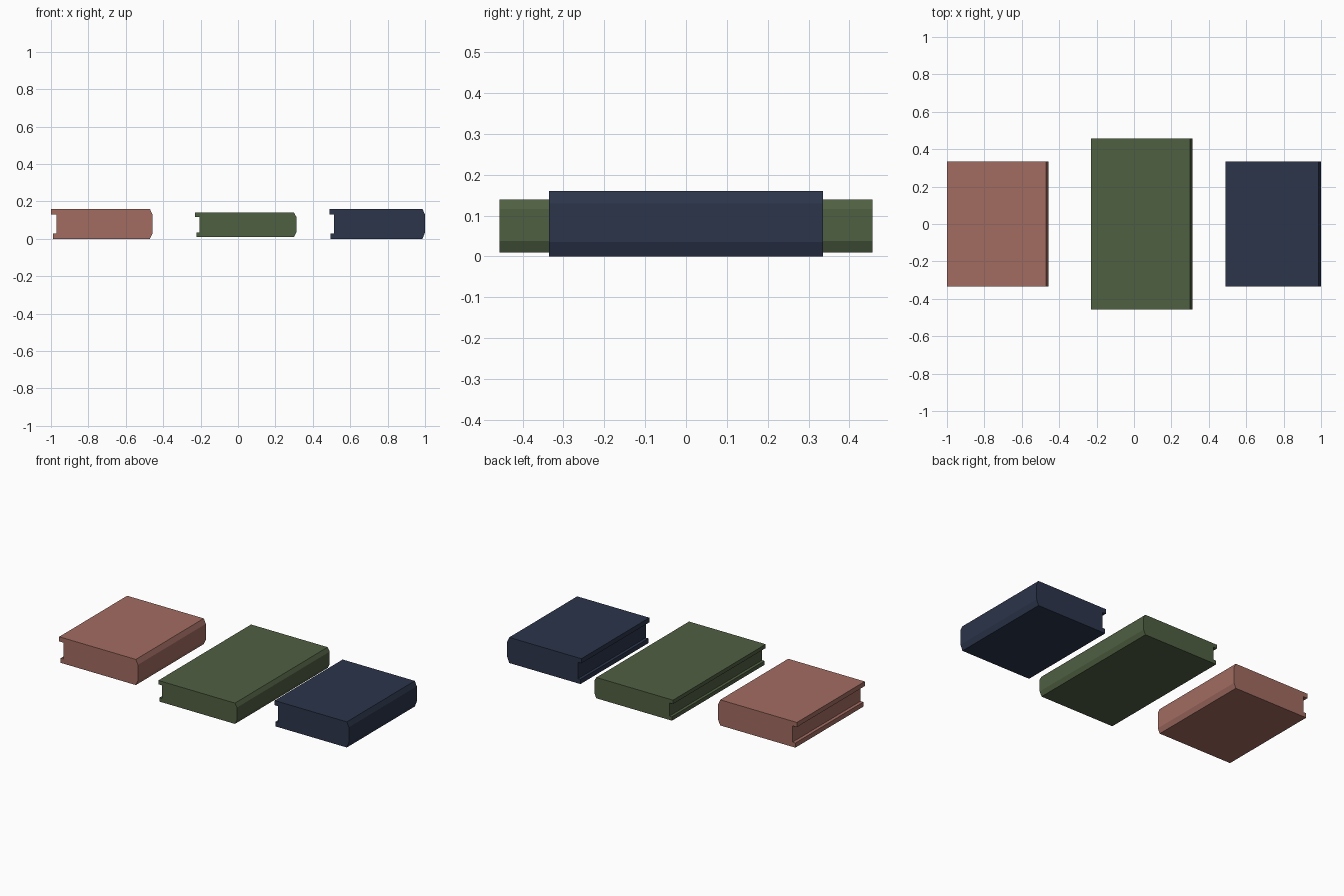
import bpy, bmesh

if "Cube" in bpy.data.objects:
    bpy.data.objects.remove(bpy.data.objects["Cube"])


def book(name, color, half_len, top_x, bottom_x, page_x, spine_x, z0, z1, cover, bevel_x, bevel_lo, bevel_hi):
    # cross-section: bevelled spine on the right, recessed page edge on the left
    profile = [
        (bottom_x, z0), (spine_x - bevel_x, z0),
        (spine_x, z0 + bevel_lo), (spine_x, z1 - bevel_hi),
        (spine_x - bevel_x, z1), (top_x, z1),
        (top_x, z1 - cover), (page_x, z1 - cover),
        (page_x, z0 + cover), (bottom_x, z0 + cover),
    ]
    bm = bmesh.new()
    face = bm.faces.new([bm.verts.new((x, -half_len, z)) for x, z in profile])
    ext = bmesh.ops.extrude_face_region(bm, geom=[face])
    moved = [v for v in ext["geom"] if isinstance(v, bmesh.types.BMVert)]
    bmesh.ops.translate(bm, verts=moved, vec=(0, 2 * half_len, 0))
    bmesh.ops.recalc_face_normals(bm, faces=bm.faces)
    mesh = bpy.data.meshes.new(name)
    bm.to_mesh(mesh)
    bm.free()
    mat = bpy.data.materials.new(name + "_cloth")
    mat.diffuse_color = (*color, 1)
    mat.use_nodes = True
    mat.node_tree.nodes["Principled BSDF"].inputs["Base Color"].default_value = mat.diffuse_color
    mesh.materials.append(mat)
    obj = bpy.data.objects.new(name, mesh)
    bpy.context.collection.objects.link(obj)
    return obj


# three books lying flat in a row
book("red_book", (0.36, 0.15, 0.12), 0.335, -1.0, -0.99, -0.97, -0.457,
     0.0, 0.16, 0.029, 0.014, 0.03, 0.03)
book("green_book", (0.08, 0.115, 0.055), 0.457, -0.23, -0.223, -0.205, 0.313,
     0.01, 0.14, 0.024, 0.014, 0.028, 0.024)
book("blue_book", (0.025, 0.035, 0.07), 0.335, 0.488, 0.494, 0.512, 1.0,
     0.0, 0.16, 0.029, 0.014, 0.035, 0.03)
